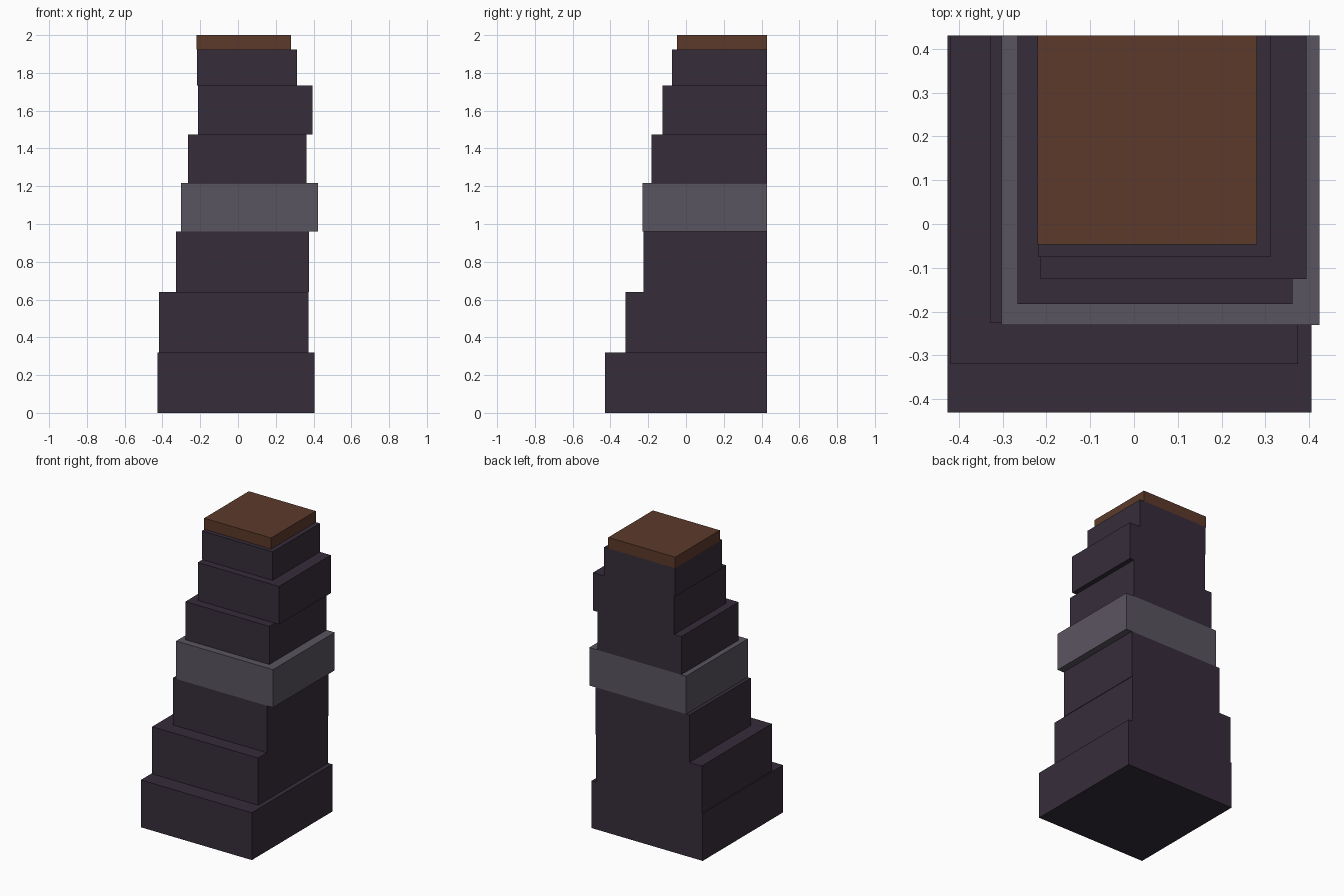
import bpy

default = bpy.data.objects.get("Cube")
if default:
    bpy.data.objects.remove(default, do_unlink=True)


def make_material(name, rgb):
    mat = bpy.data.materials.new(name)
    mat.use_nodes = True
    color = (*rgb, 1.0)
    mat.diffuse_color = color
    bsdf = next(n for n in mat.node_tree.nodes if n.type == "BSDF_PRINCIPLED")
    bsdf.inputs["Base Color"].default_value = color
    return mat


dark = make_material("dark purple stone", (0.037, 0.026, 0.043))
grey = make_material("grey stone", (0.102, 0.089, 0.115))
brown = make_material("brown cap", (0.107, 0.042, 0.024))

BACK = 0.43  # every block is flush with this back plane


def block(name, left, right, front, bottom, top, mat):
    """Box given by its side limits, its front limit and its height range."""
    bpy.ops.mesh.primitive_cube_add(size=1)
    obj = bpy.context.object
    obj.name = name
    size = (right - left, BACK - front, top - bottom)
    centre = ((left + right) / 2, (front + BACK) / 2, (bottom + top) / 2)
    for v in obj.data.vertices:
        v.co = [c * s for c, s in zip(v.co, size)]
    obj.location = centre
    obj.data.materials.append(mat)


# Stacked blocks, bottom to top: name, x min, x max, front y, top z, material
layers = [
    ("base_block", -0.426, 0.405, -0.43, 0.32, dark),
    ("second_block", -0.419, 0.374, -0.319, 0.64, dark),
    ("third_block", -0.327, 0.377, -0.226, 0.96, dark),
    ("grey_band", -0.302, 0.423, -0.23, 1.217, grey),
    ("fifth_block", -0.266, 0.362, -0.182, 1.475, dark),
    ("sixth_block", -0.213, 0.394, -0.125, 1.732, dark),
    ("seventh_block", -0.218, 0.312, -0.075, 1.925, dark),
    ("top_cap", -0.22, 0.281, -0.047, 2.0, brown),
]

z = 0.0
for name, x0, x1, front, top, mat in layers:
    block(name, x0, x1, front, z, top, mat)
    z = top
